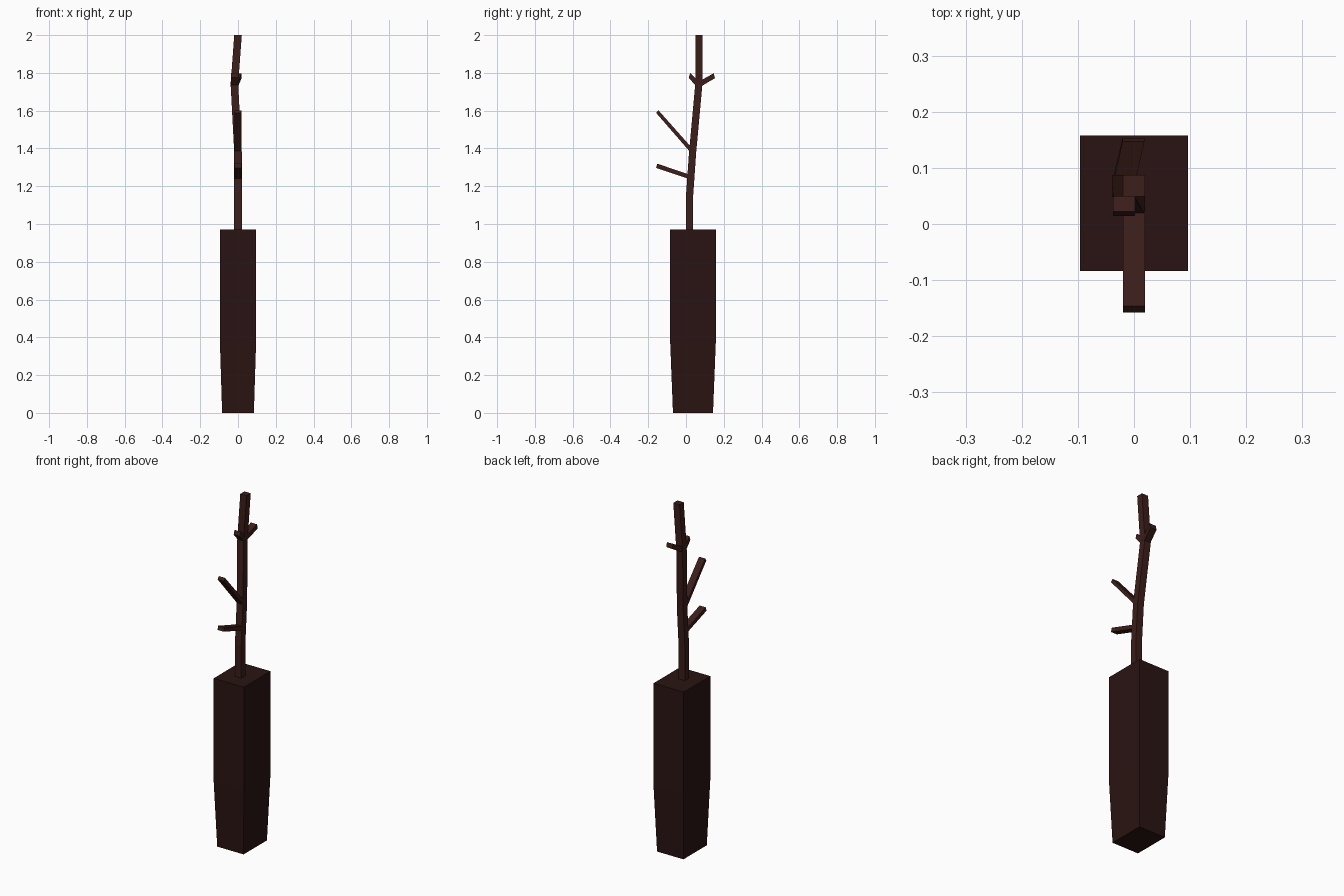
import bpy, bmesh
from mathutils import Vector

if "Cube" in bpy.data.objects:
    bpy.data.objects.remove(bpy.data.objects["Cube"])


def material(name, color):
    m = bpy.data.materials.new(name)
    m.diffuse_color = (*color, 1)
    m.use_nodes = True
    m.node_tree.nodes["Principled BSDF"].inputs["Base Color"].default_value = m.diffuse_color
    return m


grip_mat = material("dark_wood", (0.022, 0.007, 0.006))
wood_mat = material("brown_wood", (0.045, 0.013, 0.010))


def loft(name, rings, mat):
    """Loft four-sided sections: each ring is (centre, half side u, half side v)."""
    bm = bmesh.new()
    loops = []
    for c, u, v in rings:
        c, u, v = Vector(c), Vector(u), Vector(v)
        loops.append([bm.verts.new(c + a * u + b * v)
                      for a, b in ((-1, -1), (1, -1), (1, 1), (-1, 1))])
    for lo, hi in zip(loops, loops[1:]):
        for i in range(4):
            j = (i + 1) % 4
            bm.faces.new((lo[i], lo[j], hi[j], hi[i]))
    bm.faces.new(loops[0][::-1])
    bm.faces.new(loops[-1])
    bmesh.ops.recalc_face_normals(bm, faces=bm.faces)
    me = bpy.data.meshes.new(name)
    bm.to_mesh(me)
    bm.free()
    me.materials.append(mat)
    ob = bpy.data.objects.new(name, me)
    bpy.context.collection.objects.link(ob)
    return ob


# Handle block, tapering toward the ground
loft("handle", [((0, 0.037, z), (hx, 0, 0), (0, hy, 0)) for z, hx, hy in
                ((0, 0.084, 0.106), (0.38, 0.096, 0.121), (0.97, 0.096, 0.121))],
     grip_mat)

# Crooked square stem
path = [(0, 0.019, 0.95), (0, 0.019, 1.15), (0, 0.035, 1.38),
        (-0.019, 0.068, 1.74), (0, 0.068, 2.0)]
loft("stem", [(p, (0.02, 0, 0), (0, 0.019, 0)) for p in path], wood_mat)

# Twigs: root, tip, half thickness direction at root and at tip
twigs = {
    "lower_twig": ((0, 0.03, 1.246), (0, -0.155, 1.308), (0, 0.003, 0.011), (0, 0.003, 0.011)),
    "middle_twig": ((0, 0.03, 1.388), (0, -0.152, 1.595), (0, 0.007, 0.008), (0, 0.006, 0.007)),
    "upper_front_twig": ((-0.018, 0.068, 1.735), (-0.018, 0.018, 1.787), (0, 0.007, 0.014), (0, 0.004, 0.012)),
    "upper_back_twig": ((-0.02, 0.068, 1.738), (-0.001, 0.15, 1.785), (0, -0.006, 0.013), (0, -0.003, 0.013)),
}
for name, (root, tip, v0, v1) in twigs.items():
    loft(name, [(root, (0.0195, 0, 0), v0), (tip, (0.0195, 0, 0), v1)], wood_mat)
